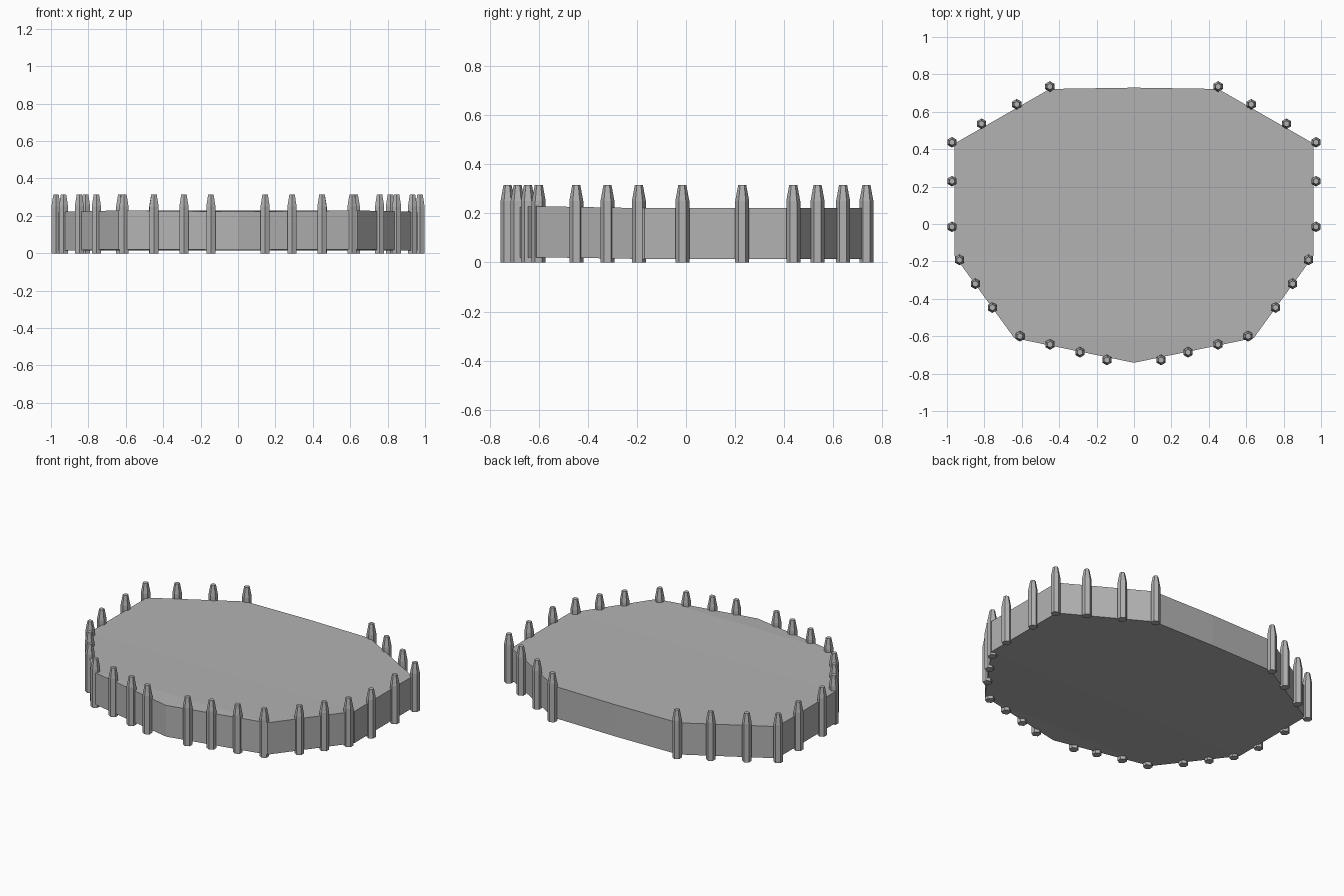
import bpy, bmesh, math

if "Cube" in bpy.data.objects:
    bpy.data.objects.remove(bpy.data.objects["Cube"])

grey = bpy.data.materials.new("stone_grey")
grey.diffuse_color = (0.45, 0.45, 0.45, 1)
grey.use_nodes = True
grey.node_tree.nodes["Principled BSDF"].inputs["Base Color"].default_value = grey.diffuse_color


def finish(name, bm):
    bmesh.ops.recalc_face_normals(bm, faces=bm.faces)
    mesh = bpy.data.meshes.new(name)
    bm.to_mesh(mesh)
    bm.free()
    mesh.materials.append(grey)
    ob = bpy.data.objects.new(name, mesh)
    bpy.context.collection.objects.link(ob)
    return ob


# Platform: mirrored outline (x, y, bottom z, top z) from front tip to back middle
half = [(0, -0.742, 0.018, 0.222), (0.64, -0.61, 0.021, 0.229),
        (0.96, -0.17, 0.014, 0.221), (0.96, 0.43, 0.014, 0.221),
        (0.45, 0.722, 0.014, 0.221), (0, 0.729, 0.014, 0.221)]
outline = half + [(-x, y, b, t) for x, y, b, t in half[-2:0:-1]]
bm = bmesh.new()
low = [bm.verts.new((x, y, b)) for x, y, b, t in outline]
high = [bm.verts.new((x, y, t)) for x, y, b, t in outline]
n = len(outline)
for i in range(n):
    j = (i + 1) % n
    bm.faces.new((low[i], low[j], high[j], high[i]))
# Caps as mirrored strips across the width
for ring in (low, high):
    bm.faces.new((ring[0], ring[1], ring[-1]))
    for i in range(1, n // 2 - 1):
        bm.faces.new((ring[i], ring[i + 1], ring[n - i - 1], ring[n - i]))
    bm.faces.new((ring[n // 2 - 1], ring[n // 2], ring[n // 2 + 1]))
finish("platform", bm)

# Palisade posts: hexagonal shafts with tapered tops
PROFILE = [(0.0285, 0), (0.0285, 0.25), (0.0165, 0.315)]


def post(x, y):
    bm = bmesh.new()
    rings = [[bm.verts.new((x + r * math.sin(k * math.pi / 3),
                            y + r * math.cos(k * math.pi / 3), z))
              for k in range(6)] for r, z in PROFILE]
    for a, b in zip(rings, rings[1:]):
        for k in range(6):
            bm.faces.new((a[k], a[(k + 1) % 6], b[(k + 1) % 6], b[k]))
    bm.faces.new(rings[0])
    bm.faces.new(rings[-1])
    finish("post", bm)


spots = [(0.45, 0.735), (0.627, 0.64), (0.815, 0.536), (0.973, 0.437),
         (0.973, 0.229), (0.973, -0.015), (0.933, -0.192), (0.848, -0.32),
         (0.757, -0.447), (0.61, -0.60), (0.449, -0.644), (0.289, -0.686),
         (0.145, -0.727)]
for x, y in spots:
    post(x, y)
    post(-x, y)
